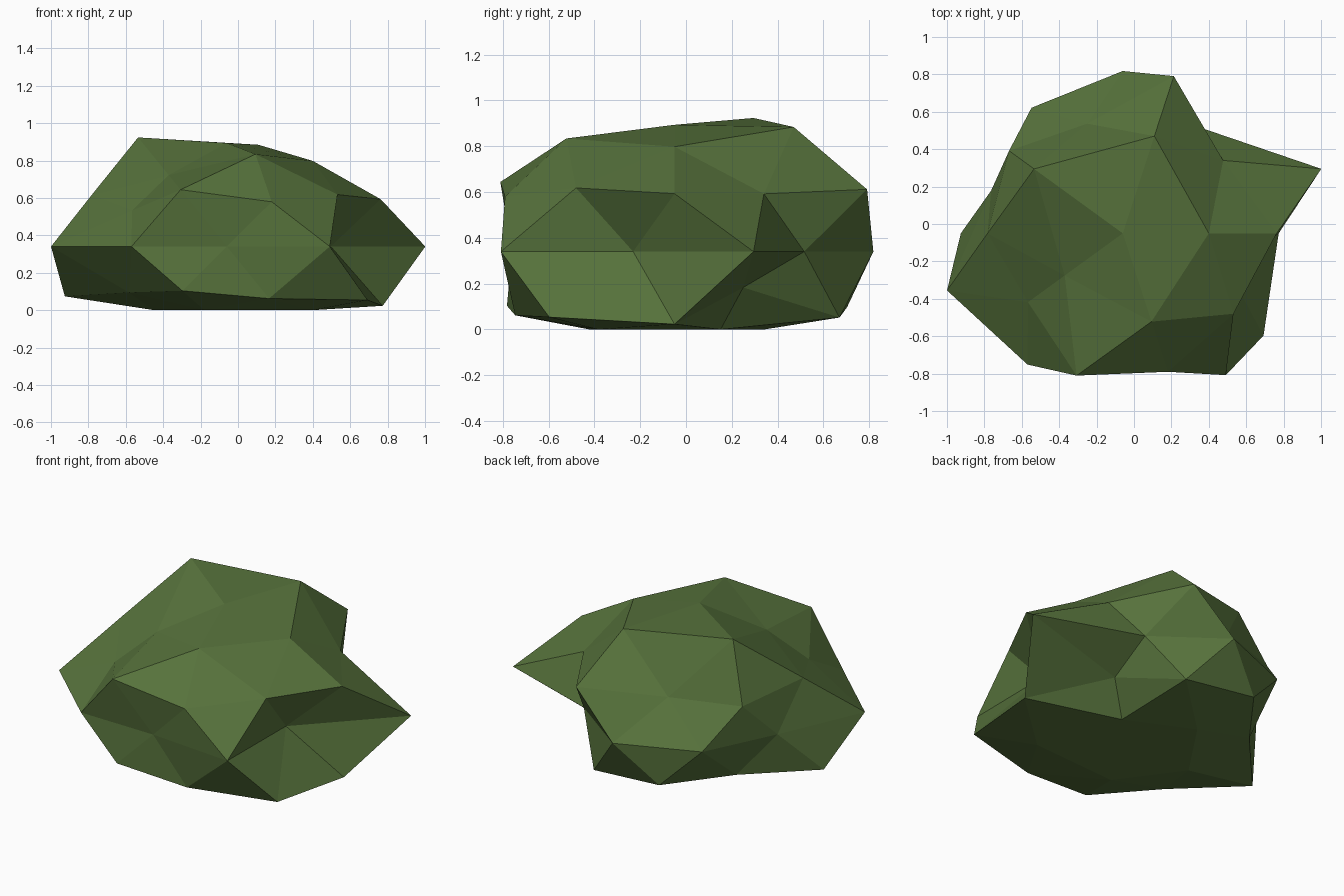
import bpy, bmesh, math

if "Cube" in bpy.data.objects:
    bpy.data.objects.remove(bpy.data.objects["Cube"])

# Radii of each latitude ring of a 42-point icosphere, listed counter-clockwise:
# (height on unit sphere, first angle in degrees, radii)
RINGS = [
    (1.0, 0, [0.90]),
    (0.851, 0, [0.875, 1.04, 1.115, 0.73, 0.944]),
    (0.526, 36, [0.78, 0.725, 0.85, 0.94, 0.86]),
    (0.447, 0, [0.92, 0.988, 0.84, 0.70, 0.87]),
    (0.0, 18, [1.116, 0.70, 0.868, 0.83, 0.74, 0.988, 0.867, 0.71, 0.937, 0.585]),
    (-0.447, 36, [0.57, 0.885, 0.968, 0.86, 1.04]),
    (-0.526, 0, [0.98, 0.89, 0.76, 0.76, 0.86]),
    (-0.851, 36, [0.65, 0.78, 0.74, 0.74, 1.08]),
    (-1.0, 0, [0.70]),
]
CENTRE = (-0.06, -0.05, 0.34)
SQUASH = 0.615


def radius(co):
    """Look up the radius for a direction on the unit sphere."""
    _, start, radii = min(RINGS, key=lambda ring: abs(ring[0] - co.z))
    angle = math.degrees(math.atan2(co.y, co.x)) - start
    return radii[round(angle / (360 / len(radii))) % len(radii)]


# Lumpy bush: faceted sphere pushed in and out, squashed, flattened at the ground
bm = bmesh.new()
bmesh.ops.create_icosphere(bm, subdivisions=2, radius=1)
for v in bm.verts:
    d = v.co.normalized()
    r = radius(d)
    v.co = (CENTRE[0] + r * d.x,
            CENTRE[1] + r * d.y,
            max(0.0, CENTRE[2] + r * d.z * SQUASH))
bmesh.ops.recalc_face_normals(bm, faces=bm.faces)
mesh = bpy.data.meshes.new("bush")
bm.to_mesh(mesh)
bm.free()

# Leaf green
green = bpy.data.materials.new("leaf green")
green.diffuse_color = (0.095, 0.17, 0.045, 1)
green.use_nodes = True
green.node_tree.nodes["Principled BSDF"].inputs["Base Color"].default_value = green.diffuse_color
mesh.materials.append(green)

bush = bpy.data.objects.new("bush", mesh)
bpy.context.collection.objects.link(bush)
